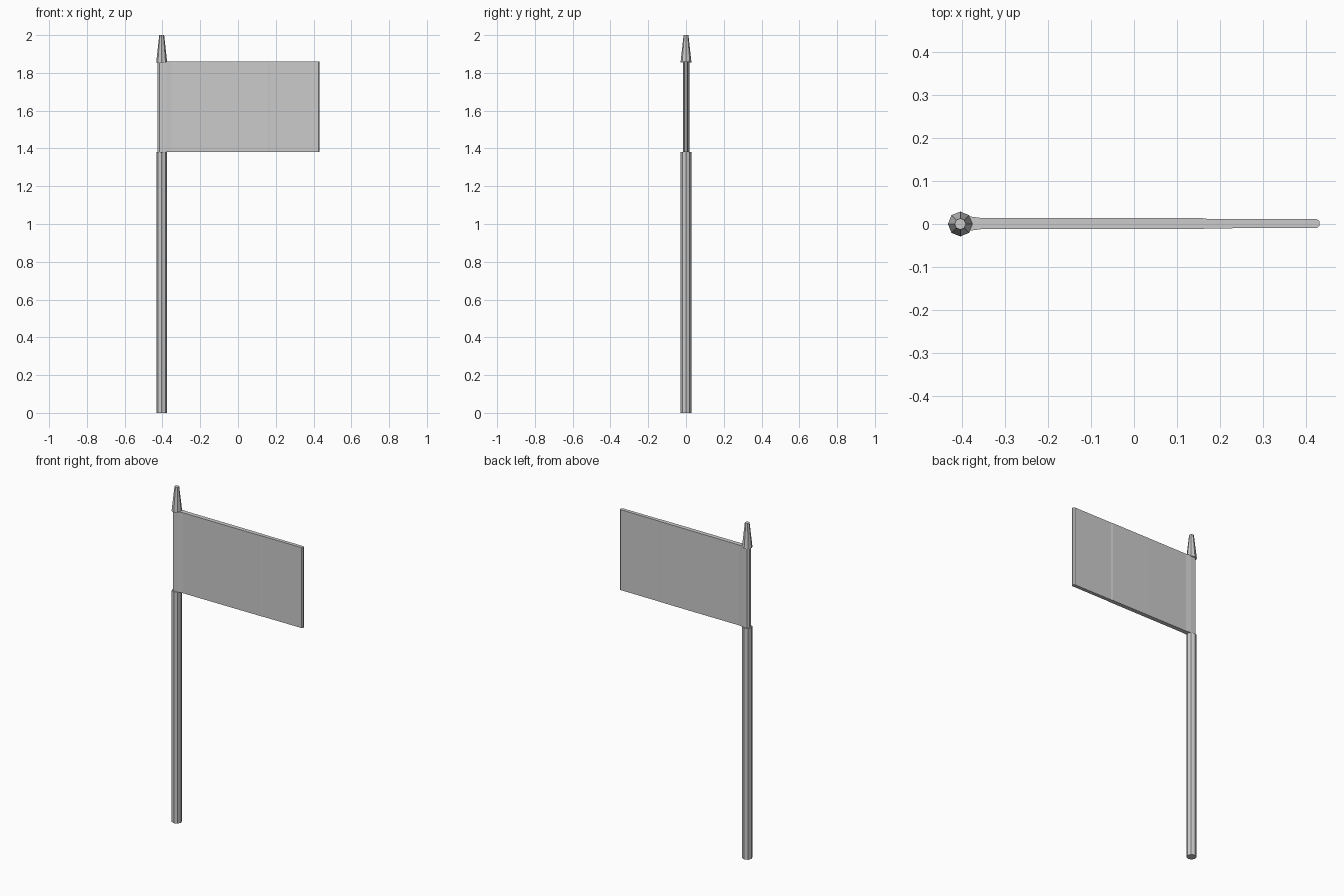
import bpy
import bmesh

old = bpy.data.objects.get("Cube")
if old:
    bpy.data.objects.remove(old, do_unlink=True)

POLE_X = -0.404
FLAG_BOTTOM, FLAG_TOP = 1.38, 1.86

# One plain grey for the whole model
grey = bpy.data.materials.new("light_grey")
grey.use_nodes = True
colour = (0.6, 0.6, 0.6, 1)
grey.diffuse_color = colour
grey.node_tree.nodes["Principled BSDF"].inputs["Base Color"].default_value = colour


def add_tapered(name, bottom_radius, top_radius, z0, z1):
    """Eight-sided post section standing on the pole axis."""
    bpy.ops.mesh.primitive_cone_add(
        vertices=8, radius1=bottom_radius, radius2=top_radius,
        depth=z1 - z0, location=(POLE_X, 0, (z0 + z1) / 2))
    part = bpy.context.object
    part.name = name
    part.data.materials.append(grey)


# Pole and finial
add_tapered("pole", 0.028, 0.028, 0, FLAG_BOTTOM)
add_tapered("finial", 0.029, 0.013, FLAG_TOP - 0.005, 2.0)

# Flag with its sleeve: mirrored plan outline (x, half thickness), extruded up
half = [(-0.425, 0.008), (-0.416, 0.018), (-0.385, 0.017), (-0.355, 0.013),
        (-0.1, 0.013), (0.16, 0.0125), (0.17, 0.011), (0.425, 0.0105),
        (0.432, 0.005)]
outline = [(x, -y) for x, y in half] + [(x, y) for x, y in reversed(half)]
bm = bmesh.new()
base = bm.faces.new([bm.verts.new((x, y + 0.001, FLAG_BOTTOM)) for x, y in outline])
top = bmesh.ops.extrude_face_region(bm, geom=[base])["geom"]
bmesh.ops.translate(bm, vec=(0, 0, FLAG_TOP - FLAG_BOTTOM),
                    verts=[g for g in top if isinstance(g, bmesh.types.BMVert)])
if not base.is_valid or len(bm.faces) == len(outline) + 1:
    bmesh.ops.holes_fill(bm, edges=bm.edges[:], sides=0)
bmesh.ops.recalc_face_normals(bm, faces=bm.faces[:])
mesh = bpy.data.meshes.new("flag")
bm.to_mesh(mesh)
bm.free()
mesh.materials.append(grey)
flag = bpy.data.objects.new("flag", mesh)
bpy.context.collection.objects.link(flag)
